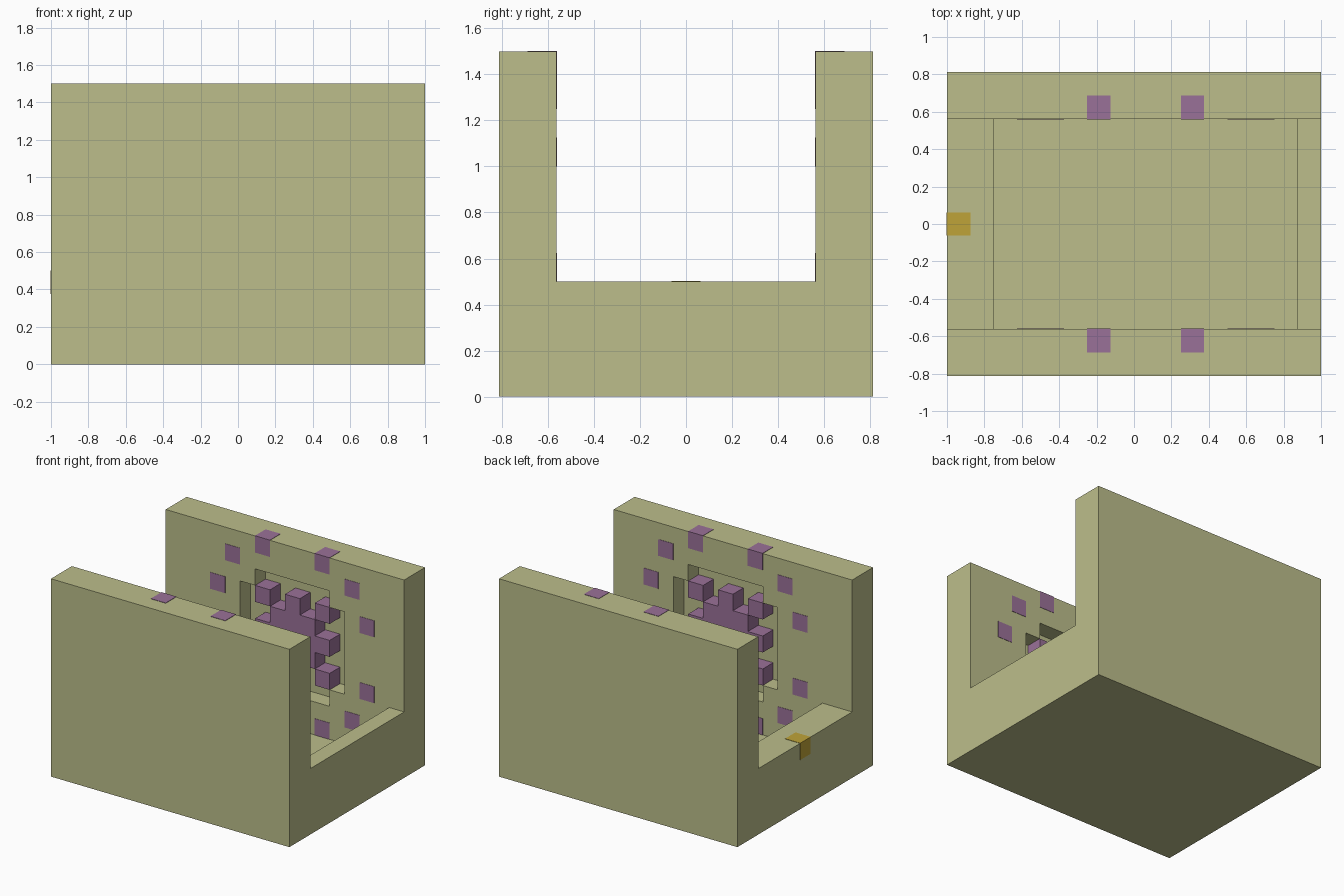
import bpy
import bmesh
from mathutils import Vector

if "Cube" in bpy.data.objects:
    bpy.data.objects.remove(bpy.data.objects["Cube"], do_unlink=True)

U = 0.125                 # one block
MID_X, MID_Z = 0.5, 6.5   # centre of the round pattern, in blocks
INNER, OUTER = 4.5, 6.5   # wall faces along y, in blocks
PROUD = 0.02              # height of painted plates, in blocks


def material(name, color):
    mat = bpy.data.materials.new(name)
    mat.use_nodes = True
    mat.diffuse_color = (*color, 1)
    bsdf = next(n for n in mat.node_tree.nodes if n.type == "BSDF_PRINCIPLED")
    bsdf.inputs["Base Color"].default_value = (*color, 1)
    return mat


OLIVE = material("pale olive", (0.503, 0.515, 0.258))
PURPLE = material("dusty purple", (0.323, 0.165, 0.314))
GOLD = material("dark gold", (0.521, 0.366, 0.04))


def add_box(bm, a, b):
    """Add a box between two opposite corners given in blocks."""
    lo = Vector([min(p) for p in zip(a, b)])
    hi = Vector([max(p) for p in zip(a, b)])
    verts = bmesh.ops.create_cube(bm, size=1)["verts"]
    for v in verts:
        v.co = Vector([(l + h) / 2 + c * (h - l) for l, h, c in zip(lo, hi, v.co)]) * U


def finish(name, bm, mat):
    bmesh.ops.recalc_face_normals(bm, faces=bm.faces)
    mesh = bpy.data.meshes.new(name)
    bm.to_mesh(mesh)
    bm.free()
    mesh.materials.append(mat)
    obj = bpy.data.objects.new(name, mesh)
    bpy.context.collection.objects.link(obj)
    return obj


def boxes(name, mat, *pairs):
    bm = bmesh.new()
    for a, b in pairs:
        add_box(bm, a, b)
    return finish(name, bm, mat)


# Floor and the two low end sills between the walls
boxes("floor", OLIVE, ((-6, -INNER, 0), (7, INNER, 1)))
boxes("right_sill", OLIVE, ((-8, -INNER, 0), (-6, INNER, 4)))
boxes("left_sill", OLIVE, ((7, -INNER, 0), (8, INNER, 4)))

# Gold block set into the top outer edge of the right sill
boxes("sill_marker", GOLD,
      ((-8 - PROUD, -0.5, 3), (-8 + PROUD, 0.5, 4 + PROUD)),
      ((-8 - PROUD, -0.5, 4 - PROUD), (-7, 0.5, 4 + PROUD)))

# Stepped round niche shape, used to hollow both walls
bm = bmesh.new()
outline = []
for turn in range(4):
    for a, b in ((3.5, 2.5), (2.5, 2.5), (2.5, 3.5)):
        for _ in range(turn):
            a, b = -b, a
        outline.append(bm.verts.new(Vector((MID_X + a, -5.5, MID_Z + b)) * U))
face = bm.faces.new(outline)
grown = bmesh.ops.extrude_face_region(bm, geom=[face])["geom"]
bmesh.ops.translate(bm, vec=(0, 11 * U, 0),
                    verts=[g for g in grown if isinstance(g, bmesh.types.BMVert)])
cutter = finish("niche_cutter", bm, OLIVE)

ring = [(sx * a, sz * b) for a, b in ((2, 5), (4, 4), (5, 2))
        for sx in (-1, 1) for sz in (-1, 1)]
knobs = [(a, b) for a in (-2, 0, 2) for b in (-2, 0, 2) if a or b]

for side, label in ((-1, "front"), (1, "back")):
    inner = side * INNER

    # Tall wall with its niche
    wall = boxes(label + "_wall", OLIVE, ((-8, inner, 0), (8, side * OUTER, 12)))
    cut = wall.modifiers.new("niche", "BOOLEAN")
    cut.operation, cut.solver, cut.object = "DIFFERENCE", "EXACT", cutter
    bpy.context.view_layer.objects.active = wall
    bpy.ops.object.modifier_apply(modifier=cut.name)

    # Star in the niche: a square core with eight knobs
    bm = bmesh.new()
    deep = side * 5.5
    add_box(bm, (MID_X - 1.5, inner, MID_Z - 1.5), (MID_X + 1.5, deep, MID_Z + 1.5))
    for a, b in knobs:
        x, z = MID_X + a, MID_Z + b
        add_box(bm, (x - 0.5, inner, z - 0.5), (x + 0.5, deep, z + 0.5))
    finish(label + "_star", bm, PURPLE)

    # Ring of flush markers, the upper two wrapping over the wall top
    bm = bmesh.new()
    near, far = inner - side * PROUD, inner + side * PROUD
    for a, b in ring:
        x, z = MID_X + a, MID_Z + b
        add_box(bm, (x - 0.5, near, z - 0.5), (x + 0.5, far, z + 0.5))
        if b == 5:
            add_box(bm, (x - 0.5, near, 12 - PROUD),
                    (x + 0.5, inner + side, 12 + PROUD))
    finish(label + "_ring_markers", bm, PURPLE)

bpy.data.objects.remove(cutter, do_unlink=True)
